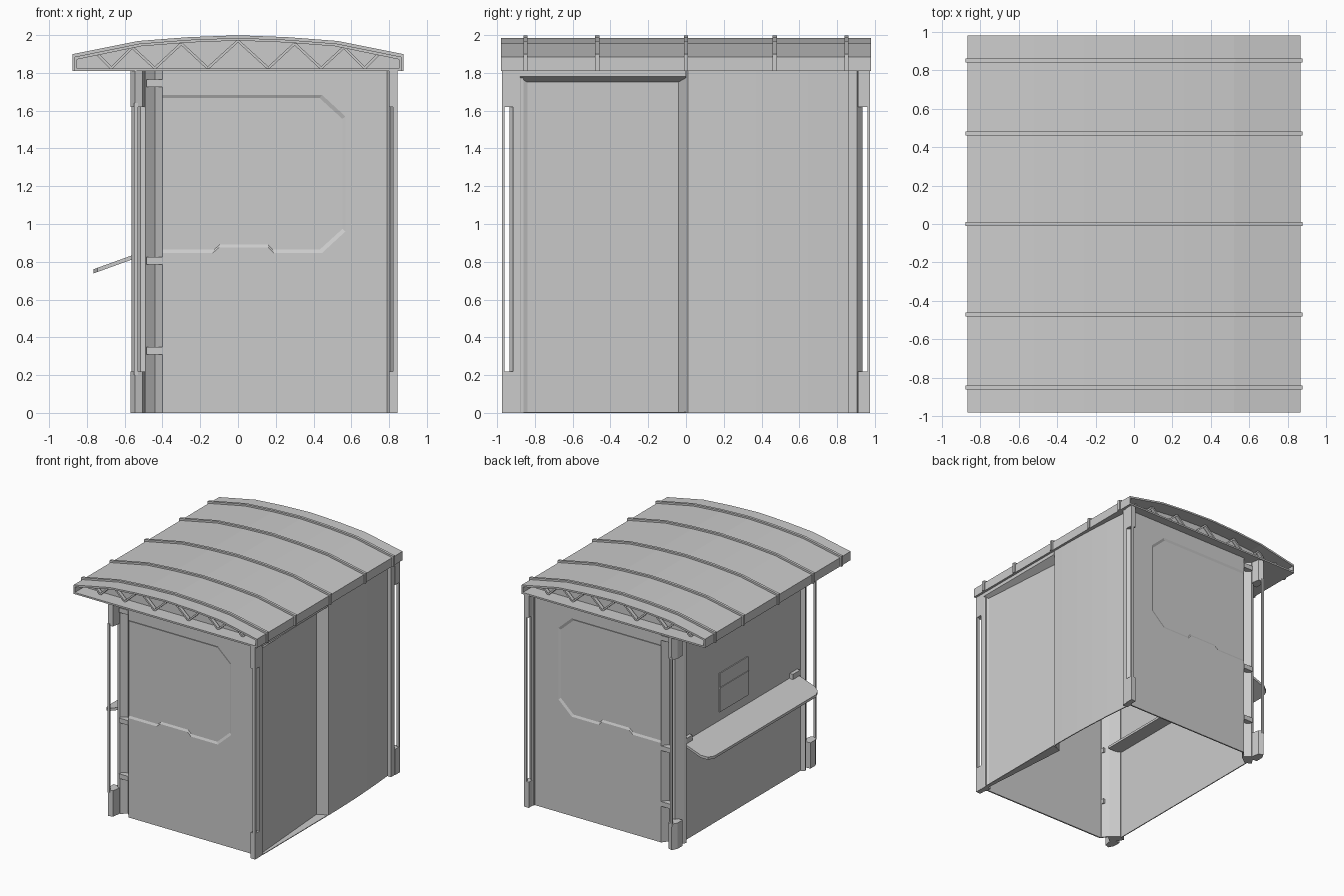
import bpy, bmesh, math
from mathutils import Vector

cube = bpy.data.objects.get("Cube")
if cube:
    bpy.data.objects.remove(cube)

grey = bpy.data.materials.new("light_grey")
grey.use_nodes = True
grey.diffuse_color = (0.6, 0.6, 0.6, 1)
grey.node_tree.nodes["Principled BSDF"].inputs["Base Color"].default_value = (0.6, 0.6, 0.6, 1)


def finish(name, bm):
    bmesh.ops.recalc_face_normals(bm, faces=bm.faces)
    mesh = bpy.data.meshes.new(name)
    bm.to_mesh(mesh)
    bm.free()
    mesh.materials.append(grey)
    ob = bpy.data.objects.new(name, mesh)
    bpy.context.collection.objects.link(ob)
    return ob


def prism(name, pts, lo, hi, axis="z", end_pts=None):
    """Extrude a 2D outline along one axis; end_pts gives a different far end."""
    place = {"x": lambda a, b, t: (t, a, b), "y": lambda a, b, t: (a, t, b),
             "z": lambda a, b, t: (a, b, t)}[axis]
    bm = bmesh.new()
    near = [bm.verts.new(place(a, b, lo)) for a, b in pts]
    far = [bm.verts.new(place(a, b, hi)) for a, b in (end_pts or pts)]
    bm.faces.new(near)
    bm.faces.new(far)
    n = len(pts)
    for i in range(n):
        j = (i + 1) % n
        bm.faces.new((near[i], near[j], far[j], far[i]))
    return finish(name, bm)


def box(name, x0, x1, y0, y1, z0, z1):
    return prism(name, [(x0, y0), (x1, y0), (x1, y1), (x0, y1)], z0, z1)


def bar(name, a, b, y0, y1, width):
    """Straight strut between two (x, z) points."""
    a, b = Vector(a), Vector(b)
    d = (b - a).normalized() * width / 2
    n = Vector((-d.y, d.x))
    return prism(name, [a + n, b + n, b - n, a - n], y0, y1, "y")


WALL_TOP = 1.815

# Roof outline: shallow arch over straight fascias
half = [(0, 1.985), (0.26, 1.975), (0.52, 1.955), (0.865, 1.885)]
arch = [(-x, z) for x, z in reversed(half[1:])] + half


def tube(name, y0, y1, grow, t):
    """Arched ring: a hollow roof section with wall thickness t."""
    outer = [(x * (1 + grow), z + grow) for x, z in arch]
    outer += [(outer[-1][0], 1.81), (outer[0][0], 1.81)]
    inner = [(x * (1 - t), z - t) for x, z in arch]
    inner += [(inner[-1][0], 1.81 + t), (inner[0][0], 1.81 + t)]
    bm = bmesh.new()
    loops = [[bm.verts.new((x, y, z)) for x, z in ring]
             for y in (y0, y1) for ring in (outer, inner)]
    o0, i0, o1, i1 = loops
    n = len(outer)
    for i in range(n):
        j = (i + 1) % n
        for p, q in ((o0, o1), (i0, i1), (o0, i0), (o1, i1)):
            bm.faces.new((p[i], p[j], q[j], q[i]))
    return finish(name, bm)


tube("roof_shell", -0.98, 0.98, 0.0, 0.014)
for i, y in enumerate((-0.85, -0.47, 0, 0.47, 0.85)):
    tube("roof_rib_%d" % (i + 1), y - 0.011, y + 0.011, 0.014, 0.01)

# Gable panels and zigzag trusses
nodes = [(0, 1.97), (0.16, 1.825), (0.30, 1.955), (0.44, 1.825),
         (0.56, 1.935), (0.67, 1.825), (0.74, 1.895)]
for s, end in ((-1, "front"), (1, "back")):
    prism(end + "_gable", [(x * 0.99, z - 0.01) for x, z in arch] + [(0.855, 1.82), (-0.855, 1.82)],
          s * 0.845, s * 0.855, "y")
    for side in (-1, 1):
        for a, b in zip(nodes, nodes[1:]):
            bar(end + "_truss_strut", (side * a[0], a[1]), (side * b[0], b[1]),
                s * 0.87, s * 0.90, 0.014)

# End walls with a shallow bevelled field
field = [(-0.43, 1.685), (0.445, 1.685), (0.57, 1.57), (0.57, 0.96), (0.445, 0.845),
         (0.19, 0.845), (0.16, 0.875), (-0.10, 0.875), (-0.135, 0.845), (-0.43, 0.845)]
cx, cz = 0.08, 1.27
small = [(cx + (x - cx) * 0.965, cz + (z - cz) * 0.955) for x, z in field]
block = [(-0.57, 0.86), (-0.57, 0.93), (-0.545, 0.975), (-0.505, 0.96), (-0.495, 0.90),
         (-0.50, 0.86)]
column = [(-0.565, 0.80), (-0.555, 0.82), (-0.515, 0.885), (-0.49, 0.89), (-0.44, 0.85),
          (-0.40, 0.905), (-0.40, 0.885), (-0.44, 0.83), (-0.51, 0.78)]
left_column = [(0.79, 0.86), (0.79, 0.905), (0.805, 0.935), (0.84, 0.905), (0.84, 0.86)]
for s, end in ((-1, "front"), (1, "back")):
    wall = box(end + "_wall", -0.40, 0.80, s * 0.893, s * 0.905, 0, WALL_TOP)
    cutter = prism(end + "_field_cutter", field, s * 0.9055, s * 0.8965, "y", small)
    cutter.hide_render = True
    cutter.hide_viewport = True
    cut = wall.modifiers.new("field", "BOOLEAN")
    cut.operation = "DIFFERENCE"
    cut.object = cutter
    cut.solver = "EXACT"

    # Grooved corner column beside the wall, bridged by hinge blocks
    prism(end + "_right_column", [(x, s * y) for x, y in column], 0, WALL_TOP)
    prism(end + "_left_column", [(x, s * y) for x, y in left_column], 0, WALL_TOP)
    for z in (0.33, 0.805, 1.745):
        box(end + "_hinge", -0.485, -0.40, s * 0.86, s * 0.908, z - 0.02, z + 0.02)

    # Corner guards: end blocks joined by a slim upright rail
    for z0, z1 in ((0, 0.22), (1.62, WALL_TOP)):
        prism(end + "_right_guard_block", [(x, s * y) for x, y in block], z0, z1)
        box(end + "_left_guard_block", 0.80, 0.845, s * 0.91, s * 0.975, z0, z1)
    box(end + "_right_guard_rail", -0.55, -0.53, s * 0.961, s * 0.975, 0.2, 1.64)
    box(end + "_left_guard_rail", 0.82, 0.845, s * 0.961, s * 0.975, 0.2, 1.64)

# Doorway side: slanting recessed door, bevelled jambs and header, bowed rear panel
prism("door_panel", [(0.825, -0.85), (0.765, -0.03), (0.757, -0.03), (0.817, -0.85)],
      0, WALL_TOP)
prism("door_front_jamb", [(0.825, -0.84), (0.843, -0.88), (0.843, -0.915), (0.80, -0.915),
                          (0.80, -0.90), (0.817, -0.84)], 0, WALL_TOP)
header = [(0.845, 1.78), (0.845, WALL_TOP), (0.837, WALL_TOP)]
prism("door_header", [(0.825, 1.75)] + header, -0.88, 0.0, "y", [(0.76, 1.75)] + header)
prism("door_sill", [(0.82, -0.85), (0.845, -0.88), (0.845, 0.0), (0.76, -0.03)], 0, 0.006)
bow = [(0.845 - 0.045 * (i / 10) ** 2, 0.01 + 0.0905 * i) for i in range(11)]
bowed = [(0.765, -0.04)] + bow + [(x - 0.008, y) for x, y in reversed(bow)] + [(0.757, -0.04)]
prism("bowed_side_panel", bowed, 0, WALL_TOP)

# Serving side: wall, hatch, sloping counter and inner shelf
box("serving_wall", -0.53, -0.522, -0.81, 0.81, 0, WALL_TOP)
box("serving_hatch", -0.538, -0.53, -0.07, 0.31, 0.92, 1.25)
box("serving_hatch_lip", -0.544, -0.53, -0.07, 0.31, 1.12, 1.13)
box("inner_shelf", -0.525, -0.40, -0.80, 0.80, 0.79, 0.81)
bm = bmesh.new()
plan = [(-0.53, 0.80), (-0.70, 0.80), (-0.745, 0.77), (-0.765, 0.71),
        (-0.765, -0.66), (-0.745, -0.71), (-0.70, -0.735), (-0.53, -0.735)]
rings = []
for drop in (0.0, 0.022):
    rings.append([bm.verts.new((x, y, 0.845 + (x + 0.53) * 0.36 - drop)) for x, y in plan])
    bm.faces.new(rings[-1])
for i in range(len(plan)):
    j = (i + 1) % len(plan)
    bm.faces.new((rings[0][i], rings[0][j], rings[1][j], rings[1][i]))
finish("counter", bm)
for y in (-0.69, 0.76):
    box("counter_bracket", -0.56, -0.49, y - 0.05, y + 0.05, 0.84, 0.885)
